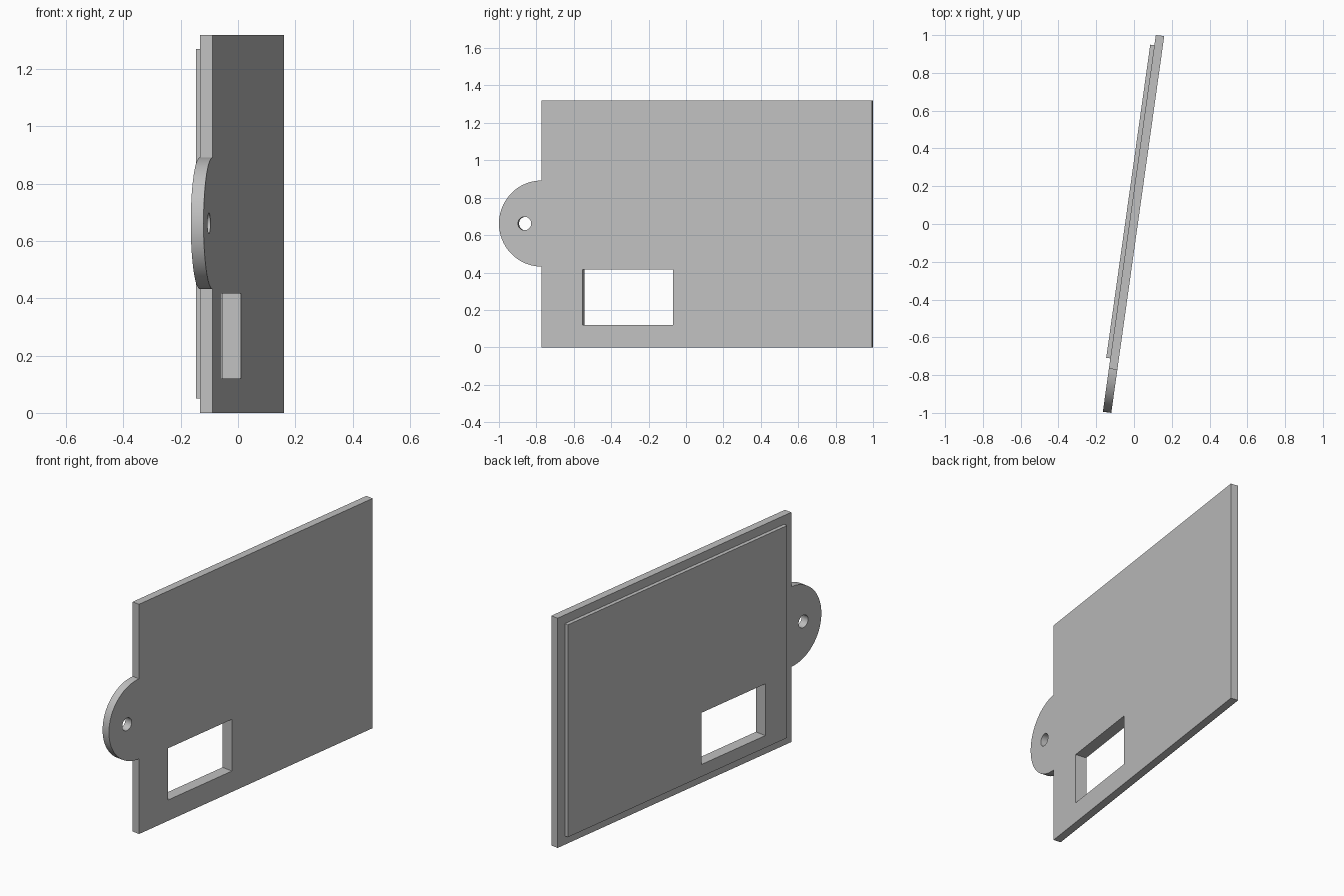
import bpy, bmesh
from math import sin, cos, pi, radians
from mathutils import Matrix

cube = bpy.data.objects.get("Cube")
if cube:
    bpy.data.objects.remove(cube, do_unlink=True)

grey = bpy.data.materials.new("plain_grey")
grey.use_nodes = True
colour = (0.53, 0.53, 0.53, 1)
grey.diffuse_color = colour
grey.node_tree.nodes["Principled BSDF"].inputs["Base Color"].default_value = colour

TURN = Matrix.Rotation(radians(-8), 4, "Z")   # the panel stands slightly turned
FRONT, BACK, HEIGHT = -0.777, 1.007, 1.32
INNER, OUTER, LIP = -0.025, 0.02, -0.047
MID, TAB_R, MARGIN = 0.662, 0.23, 0.055


def arc(cy, cz, r, start, end, steps):
    """Points on an arc in the panel's plane."""
    angles = [start + (end - start) * i / steps for i in range(steps + 1)]
    return [(cy + r * cos(a), cz + r * sin(a)) for a in angles]


def rect(y0, y1, z0, z1):
    return [(y0, z0), (y1, z0), (y1, z1), (y0, z1)]


def prism(name, outline, x0, x1):
    """Extrude an outline through the panel's thickness."""
    bm = bmesh.new()
    face = bm.faces.new([bm.verts.new((x0, y, z)) for y, z in outline])
    ext = bmesh.ops.extrude_face_region(bm, geom=[face])["geom"]
    moved = [v for v in ext if isinstance(v, bmesh.types.BMVert)]
    bmesh.ops.translate(bm, verts=moved, vec=(x1 - x0, 0, 0))
    bmesh.ops.recalc_face_normals(bm, faces=bm.faces)
    bm.transform(TURN)
    mesh = bpy.data.meshes.new(name)
    bm.to_mesh(mesh)
    bm.free()
    mesh.materials.append(grey)
    obj = bpy.data.objects.new(name, mesh)
    bpy.context.collection.objects.link(obj)
    return obj


def activate(obj):
    bpy.ops.object.select_all(action="DESELECT")
    obj.select_set(True)
    bpy.context.view_layer.objects.active = obj


def cut(obj, cutter):
    activate(obj)
    mod = obj.modifiers.new("cut", "BOOLEAN")
    mod.operation, mod.solver, mod.object = "DIFFERENCE", "EXACT", cutter
    bpy.ops.object.modifier_apply(modifier=mod.name)


# Main panel with the round tab on its front edge
tab = arc(FRONT, MID, TAB_R, pi / 2, 3 * pi / 2, 48)
panel = prism("panel_with_tab", rect(FRONT, BACK, 0, HEIGHT) + tab, INNER, OUTER)

# Raised lip on the inner face
lip = prism("inner_lip", rect(FRONT + MARGIN, BACK - MARGIN, MARGIN - 0.005, HEIGHT - MARGIN + 0.005),
            LIP, INNER)

# Window through panel and lip, screw hole through the tab
window = prism("window_cutter", rect(-0.555, -0.068, 0.12, 0.417), -0.2, 0.2)
hole = prism("hole_cutter", arc(-0.869, MID, 0.036, 0, 2 * pi * 31 / 32, 31), -0.2, 0.2)
cut(panel, window)
cut(panel, hole)
cut(lip, window)
for cutter in (window, hole):
    bpy.data.objects.remove(cutter, do_unlink=True)

# Smooth the round edges only
activate(panel)
bpy.ops.object.shade_smooth_by_angle(angle=radians(30))
